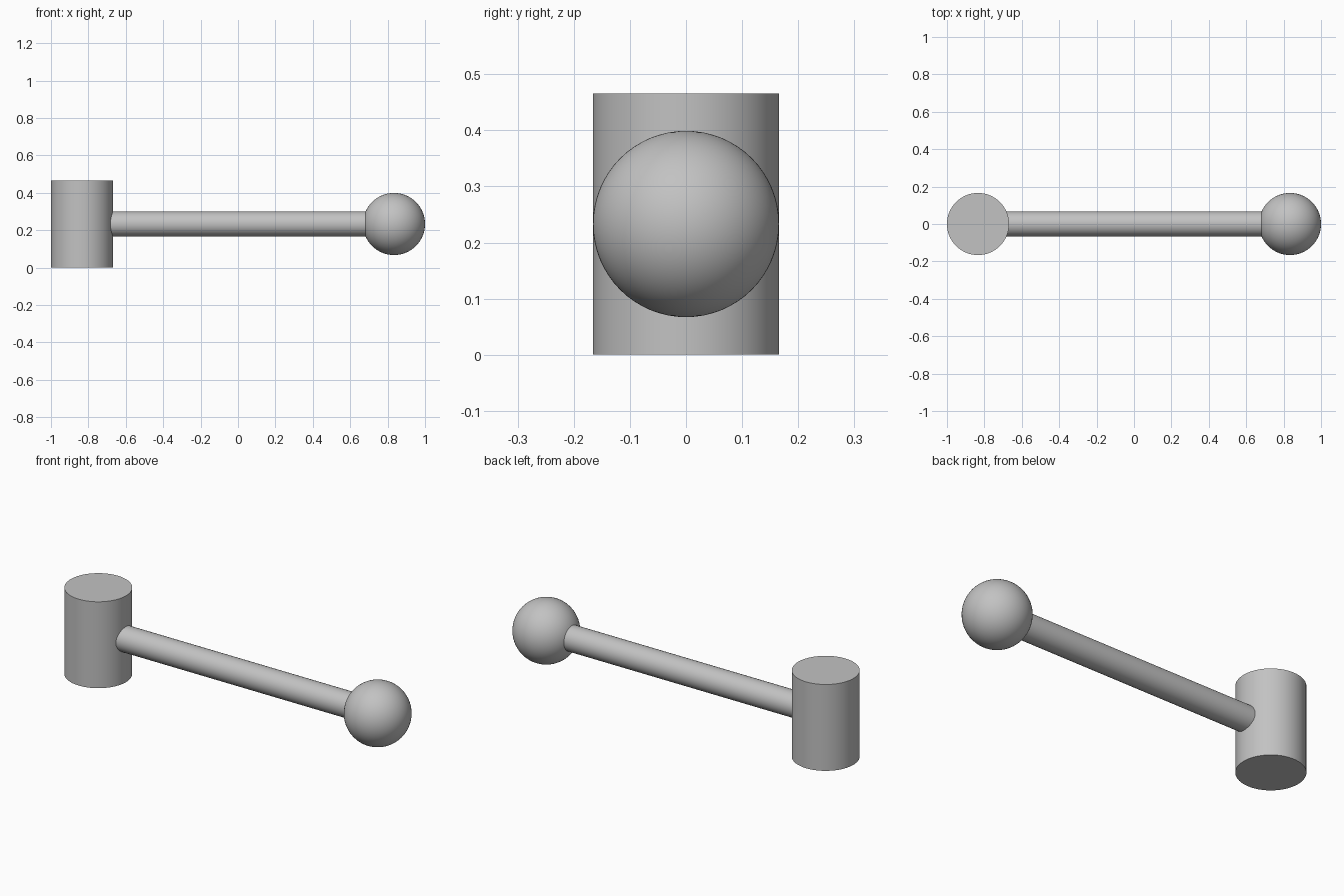
import bpy
import math

cube = bpy.data.objects.get("Cube")
if cube:
    bpy.data.objects.remove(cube, do_unlink=True)

RADIUS = 0.166      # shared by the head and the ball
HEIGHT = 0.466
REACH = 1 - RADIUS  # distance of both ends from the middle
MID = HEIGHT / 2

grey = bpy.data.materials.new("light_grey")
grey.use_nodes = True
colour = (0.54, 0.54, 0.54, 1)
grey.diffuse_color = colour
grey.node_tree.nodes["Principled BSDF"].inputs["Base Color"].default_value = colour


def finish(name):
    """Name, colour and smooth the part just added."""
    part = bpy.context.object
    part.name = name
    part.data.materials.append(grey)
    bpy.ops.object.shade_smooth_by_angle(angle=math.radians(35))


# Upright cylindrical head
bpy.ops.mesh.primitive_cylinder_add(vertices=64, radius=RADIUS, depth=HEIGHT,
                                    location=(-REACH, 0, MID))
finish("hammer_head")

# Round handle, buried in the head and the ball
bpy.ops.mesh.primitive_cylinder_add(vertices=48, radius=0.067, depth=2 * REACH - 0.1,
                                    location=(0, 0, MID), rotation=(0, math.pi / 2, 0))
finish("handle")

# Ball at the end of the handle
bpy.ops.mesh.primitive_uv_sphere_add(segments=64, ring_count=32, radius=RADIUS,
                                     location=(REACH, 0, MID))
finish("end_ball")
